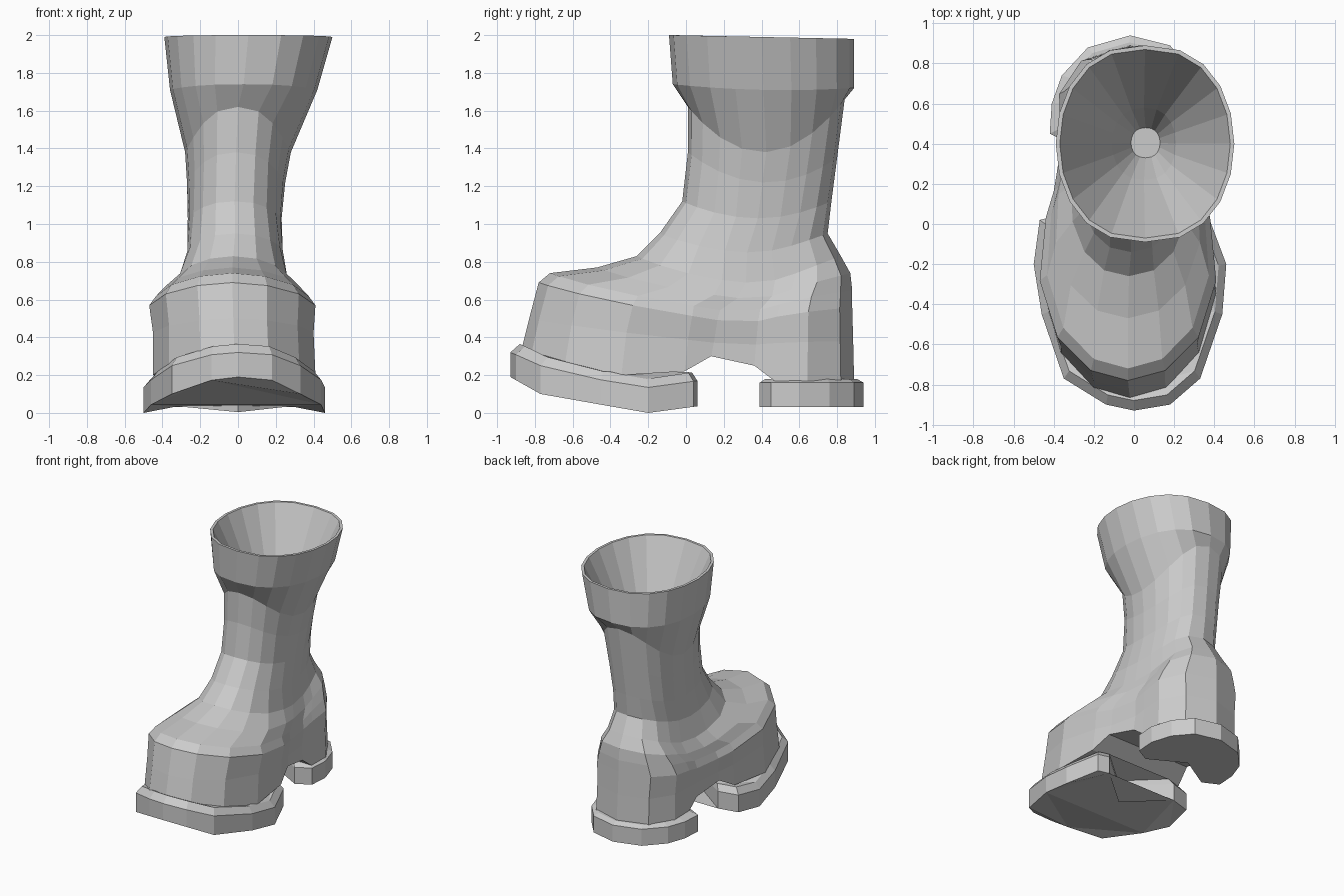
import bpy, bmesh
from math import sin, cos, pi

if "Cube" in bpy.data.objects:
    bpy.data.objects.remove(bpy.data.objects["Cube"])


def make_object(name, bm):
    bmesh.ops.recalc_face_normals(bm, faces=bm.faces)
    mesh = bpy.data.meshes.new(name)
    bm.to_mesh(mesh)
    bm.free()
    obj = bpy.data.objects.new(name, mesh)
    bpy.context.collection.objects.link(obj)
    return obj


def bridge(bm, a, b):
    n = len(a)
    for i in range(n):
        bm.faces.new((a[i], a[(i + 1) % n], b[(i + 1) % n], b[i]))


def interp(table, y):
    if y <= table[0][0]:
        return table[0][1]
    for (y0, z0), (y1, z1) in zip(table, table[1:]):
        if y <= y1:
            return z0 + (z1 - z0) * (y - y0) / (y1 - y0)
    return table[-1][1]


# Stations from front to back on one half of a ring: round shaft and foot shape
N = 10
SHAFT_T = [(1 - cos(pi * i / N)) / 2 for i in range(N + 1)]
SHAFT_W = [abs(sin(pi * i / N)) ** .8 if 0 < i < N else 0 for i in range(N + 1)]
FOOT_T = [0, .03, .13, .30, .49, .57, .70, .76, .86, .96, 1]
FOOT_W = [0, .42, .80, 1, .93, .84, .76, .77, .78, .53, 0]
SOLE_Z = [.34, .32, .26, .20, .22, .30, .25, .17, .17, .17, .17]


def ring(bm, zf, zs, zb, yf, yb, xl, xr, k, bottom=None):
    right, left = [], []
    for i in range(N + 1):
        t = SHAFT_T[i] * (1 - k) + FOOT_T[i] * k
        w = SHAFT_W[i] * (1 - k) + FOOT_W[i] * k
        z = zf + (zb - zf) * t + (zs - (zf + zb) / 2) * sin(pi * i / N) ** 2
        if bottom:
            z = bottom[i]
        y, c, h = yf + (yb - yf) * t, (xl + xr) / 2, (xr - xl) / 2
        right.append((c + h * w, y, z))
        left.append((c - h * w, y, z))
    return [bm.verts.new(p) for p in right + left[N - 1:0:-1]]


# Boot body: front z, side z, back z, front y, back y, left x, right x, foot blend
profile = [
    (2.00, 1.99, 1.98, -.09, .89, -.39, .50, 0),
    (1.74, 1.71, 1.72, -.07, .89, -.36, .42, 0),
    (1.62, 1.38, 1.66, .01, .84, -.28, .28, 0),
    (1.38, 1.22, 1.35, .01, .80, -.27, .25, 0),
    (1.12, 1.03, 1.12, -.02, .77, -.27, .235, .1),
    (.95, .85, .95, -.14, .75, -.28, .25, .3),
    (.83, .69, .83, -.26, .82, -.33, .28, .5),
    (.77, .61, .74, -.47, .87, -.40, .34, .8),
    (.74, .55, .65, -.72, .88, -.44, .38, .9),
    (.69, .50, .56, -.78, .88, -.47, .41, 1),
    (.50, .38, .38, -.83, .885, -.45, .40, 1),
]
bm = bmesh.new()
rings = [ring(bm, *p) for p in profile]
rings.append(ring(bm, 0, 0, 0, -.87, .89, -.45, .41, 1, SOLE_Z))
for a, b in zip(rings, rings[1:]):
    bridge(bm, a, b)

# Underside with the arch, filled in strips across the foot
base = rings[-1]
for i in range(N):
    quad = [base[i], base[i + 1], base[-i - 1], base[-i]] if i else [base[0], base[1], base[-1]]
    if i == N - 1:
        quad = [base[i], base[i + 1], base[-i]]
    bm.faces.new(quad)

# Opening: thin lip and funnel-shaped lining
inner = [ring(bm, 2.00, 1.99, 1.98, -.07, .87, -.37, .48, 0),
         ring(bm, 1.4, 1.4, 1.4, .22, .58, -.11, .21, 0),
         ring(bm, 1.15, 1.15, 1.15, .33, .48, -.015, .13, 0)]
for a, b in zip([rings[0]] + inner, inner):
    bridge(bm, a, b)
bm.faces.new(inner[-1])
make_object("boot_body", bm)


def slab(name, outline, low, high, bevel, centre, shrink):
    """Sole piece with a sloped welt on top."""
    bm = bmesh.new()
    cx, cy = centre
    bot = [bm.verts.new((x, y, interp(low, y))) for x, y in outline]
    mid = [bm.verts.new((x, y, interp(high, y))) for x, y in outline]
    top = [bm.verts.new((cx + (x - cx) * shrink, cy + (y - cy) * shrink,
                         interp(high, y) + bevel)) for x, y in outline]
    bridge(bm, bot, mid)
    bridge(bm, mid, top)
    caps = [bm.faces.new(bot), bm.faces.new(top)]
    bmesh.ops.triangulate(bm, faces=caps)
    make_object(name, bm)


# Front sole with raised toe and notched back edge
slab("front_sole",
     [(0, -.93), (.18, -.90), (.33, -.77), (.44, -.45), (.46, -.20), (.37, .04),
      (.28, .06), (0, -.17), (-.32, .06), (-.47, .02), (-.50, -.20), (-.46, -.45),
      (-.35, -.77), (-.14, -.90)],
     [(-.93, .19), (-.77, .10), (-.43, .04), (-.20, 0), (.06, .035)],
     [(-.93, .32), (-.88, .30), (-.77, .25), (-.43, .17), (-.20, .135), (.06, .17)],
     .045, (-.02, -.3), .92)

# Heel block with notched front edge
slab("heel_block",
     [(-.02, .94), (-.23, .88), (-.36, .74), (-.41, .60), (-.42, .45), (-.30, .39),
      (-.05, .54), (.22, .39), (.33, .45), (.34, .60), (.29, .76), (.18, .89)],
     [(0, .03), (1, .03)], [(0, .16), (1, .16)], .02, (-.04, .65), .88)
